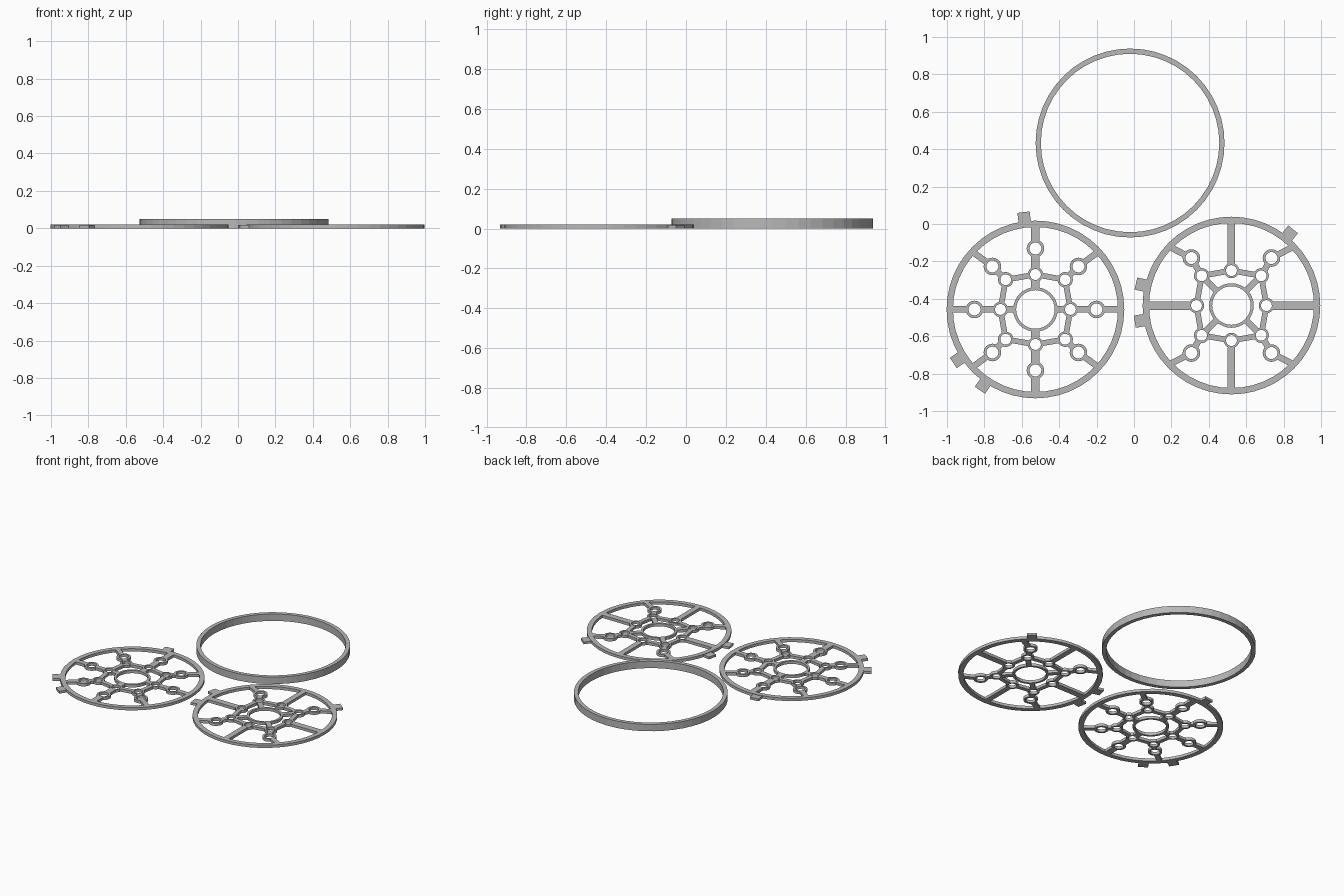
import bpy, bmesh
from math import sin, cos, tau, radians
from mathutils import Vector as V

if "Cube" in bpy.data.objects:
    bpy.data.objects.remove(bpy.data.objects["Cube"])

grey = bpy.data.materials.new("grey_plastic")
grey.diffuse_color = (0.48, 0.48, 0.48, 1)
grey.use_nodes = True
grey.node_tree.nodes["Principled BSDF"].inputs["Base Color"].default_value = grey.diffuse_color
T = 0.02  # wheel thickness


def washer(bm, c, r_out, r_in, h, n):
    """Flat ring with a round opening."""
    rows = []
    for r, z in ((r_out, 0), (r_out, h), (r_in, h), (r_in, 0)):
        rows.append([bm.verts.new((c[0] + r * cos(tau * i / n), c[1] + r * sin(tau * i / n), z))
                     for i in range(n)])
    for k in range(4):
        a, b = rows[k], rows[(k + 1) % 4]
        for i in range(n):
            j = (i + 1) % n
            bm.faces.new((a[i], a[j], b[j], b[i]))


def bar(bm, a, b, w, h=T):
    """Straight strut from a to b."""
    a, b = V(a), V(b)
    d = (b - a).normalized()
    s = V((-d.y, d.x)) * w / 2
    pts = (a - s, b - s, b + s, a + s)
    lo = [bm.verts.new((p.x, p.y, 0)) for p in pts]
    hi = [bm.verts.new((p.x, p.y, h)) for p in pts]
    bm.faces.new(lo[::-1])
    bm.faces.new(hi)
    for i in range(4):
        j = (i + 1) % 4
        bm.faces.new((lo[i], lo[j], hi[j], hi[i]))


def link(bm, a, b, ra, rb, w):
    """Strut between two rings, stopping inside their walls."""
    a, b = V(a), V(b)
    d = (b - a).normalized()
    bar(bm, a + d * ra, b - d * rb, w)


def finish(bm, name, loc):
    me = bpy.data.meshes.new(name)
    bm.to_mesh(me)
    bm.free()
    me.materials.append(grey)
    ob = bpy.data.objects.new(name, me)
    ob.location = loc
    bpy.context.collection.objects.link(ob)


def polar(r, deg):
    return V((r * cos(radians(deg)), r * sin(radians(deg))))


HUB, INNER, OUTER = 0.11, 0.036, 0.04  # middle radius of each ring wall


def wheel(name, loc, turn, diagonal, rim_deg, w_side, w_up, full):
    bm = bmesh.new()
    # rim and hub
    washer(bm, (0, 0), 0.475, 0.441, T, 48)
    washer(bm, (0, 0), 0.119, 0.103, T, 32)
    # inner nodes joined in a loop
    nodes = [polar(0.225 if k % 2 else 0.187, 45 * k) for k in range(8)]
    for k, p in enumerate(nodes):
        washer(bm, p, 0.041, 0.029, T, 24)
        link(bm, p, nodes[(k + 1) % 8], INNER, INNER, 0.03)
    # straight spokes
    for k in range(4):
        w = w_up if k % 2 else w_side
        p, end = nodes[2 * k], polar(0.455, 90 * k)
        if full:
            o = polar(0.326, 90 * k)
            washer(bm, o, 0.047, 0.032, T, 24)
            link(bm, (0, 0), p, HUB, INNER, w)
            link(bm, p, o, INNER, OUTER, w)
            link(bm, o, end, OUTER, 0, w)
        else:
            link(bm, p, end, INNER, 0, w)
    # diagonal spokes, mirrored in four quadrants
    for sx, sy in ((1, 1), (-1, 1), (-1, -1), (1, -1)):
        m = V((sx, sy))
        p, o, end = (v * m for v in (polar(0.225, 45), V(diagonal), polar(0.457, rim_deg)))
        washer(bm, o, 0.047, 0.032, T, 24)
        link(bm, p, o, INNER, OUTER, 0.034)
        link(bm, o, end, OUTER, 0, 0.034)
        if not full:
            link(bm, (0, 0), p, HUB, INNER, 0.034)
    # locking tabs on the rim
    for deg in (97, 213, 235.5):
        bar(bm, polar(0.46, deg + turn), polar(0.524, deg + turn), 0.066, 0.017)
    finish(bm, name, loc)


wheel("left_wheel", (-0.527, -0.457, 0), 0, (0.23, 0.23), 42.5, 0.035, 0.046, True)
wheel("right_wheel", (0.521, -0.436, 0), -46, (0.214, 0.254), 43.5, 0.045, 0.04, False)

# tall plain hoop
bm = bmesh.new()
washer(bm, (0, 0), 0.505, 0.477, 0.05, 48)
finish(bm, "hoop", (-0.021, 0.433, 0))
